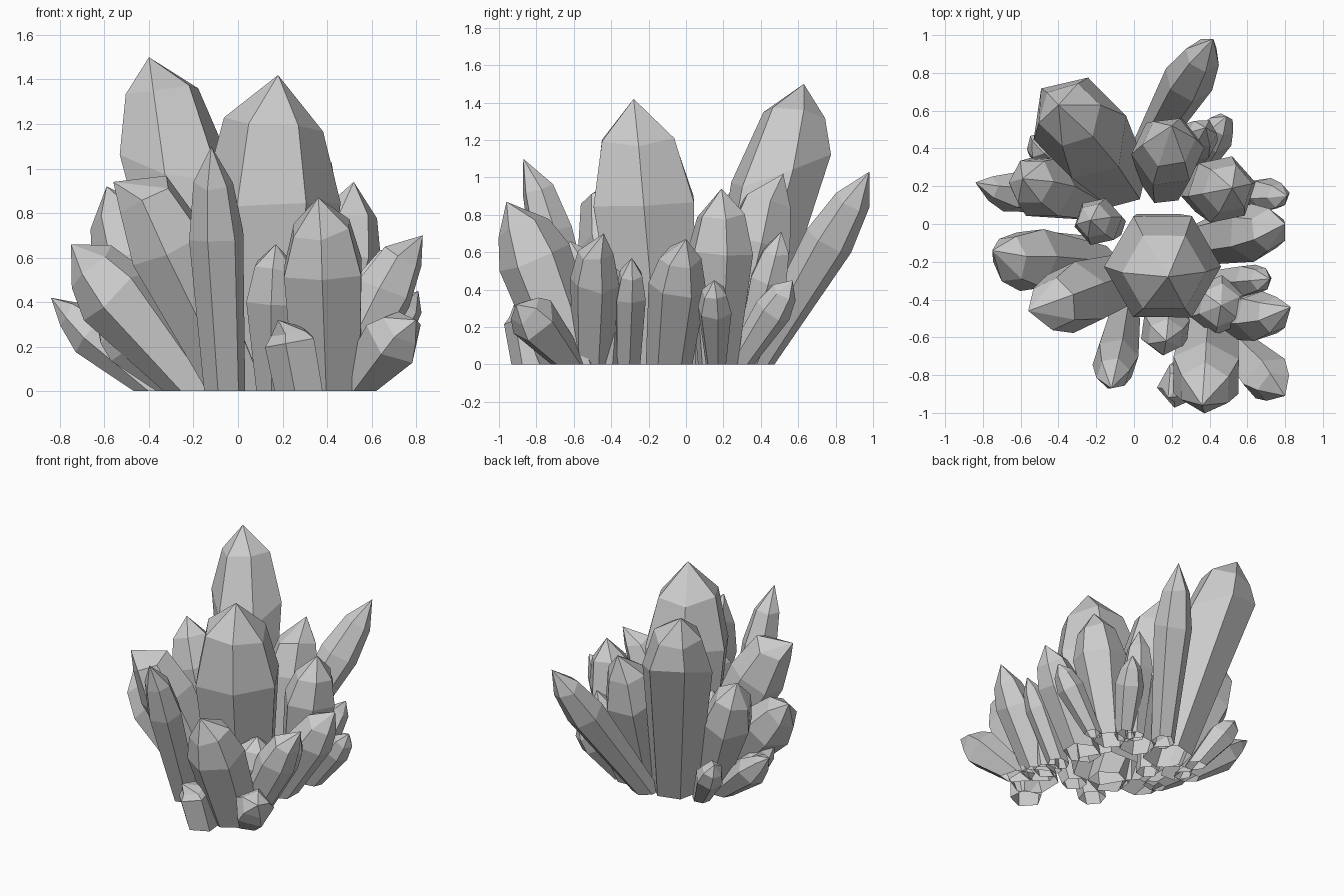
import bpy, bmesh, math, random
from mathutils import Vector

if "Cube" in bpy.data.objects:
    bpy.data.objects.remove(bpy.data.objects["Cube"])

random.seed(4)


def crystal(name, base, end, radius, sides=6, phase=0.0, foot=0.6,
            shoulder=0.64, bevel=0.85, bevel_scale=0.72, tip=None, tilt=0.0):
    """Faceted crystal, open at the ground: narrow foot, wide shoulder, bevelled point.
    tip moves the point off the axis; tilt lifts the outer side of the shoulder."""
    b = Vector((base[0], base[1], 0))
    t = Vector(end)
    axis = t - b
    d = axis.normalized()
    lean = Vector((d.x, d.y, 0)).normalized()
    u = d.cross(Vector((0, 1, 0))).normalized()
    v = d.cross(u)
    bm = bmesh.new()
    rings = []
    for frac, scale in ((0, foot), (shoulder, 1.0), (bevel, bevel_scale)):
        ring = []
        for i in range(sides):
            a = phase + 2 * math.pi * i / sides
            off = (u * math.cos(a) + v * math.sin(a)) * radius * scale
            p = b + axis * frac + off
            if frac == 0:
                p -= d * (p.z / d.z)      # slide along the axis to the ground
            else:
                p += d * radius * random.uniform(-0.12, 0.12)
                if frac == shoulder:
                    p += d * tilt * off.dot(lean)
            ring.append(bm.verts.new(p))
        rings.append(ring)
    apex = bm.verts.new(Vector(tip) if tip else t)
    for lo, hi in zip(rings, rings[1:]):
        for i in range(sides):
            j = (i + 1) % sides
            bm.faces.new((lo[i], hi[i], hi[j], lo[j]))
    for i in range(sides):
        bm.faces.new((rings[-1][i], apex, rings[-1][(i + 1) % sides]))
    bmesh.ops.recalc_face_normals(bm, faces=bm.faces)
    me = bpy.data.meshes.new(name)
    bm.to_mesh(me)
    bm.free()
    ob = bpy.data.objects.new(name, me)
    bpy.context.collection.objects.link(ob)


# Large central crystals
crystal("crystal_centre", (0.13, -0.15), (0.165, -0.275, 1.42), 0.31, 6, 0.0, 0.75,
        0.62, 0.84, 0.72, (0.18, -0.28, 1.42))
crystal("crystal_tall_back", (-0.09, 0.25), (-0.37, 0.62, 1.50), 0.25, 6, 0.3, 0.65,
        0.70, 0.89, 0.68, (-0.40, 0.63, 1.50), 0.7)
crystal("crystal_back_mid", (0.16, 0.23), (0.19, 0.47, 1.02), 0.195, 6, 0.1, 0.65,
        tip=(0.20, 0.52, 1.02))
crystal("crystal_back_far", (0.06, 0.38), (0.42, 0.98, 1.03), 0.135, 6, 0.5,
        tip=(0.42, 0.98, 1.03))

# Front crystals
crystal("crystal_front_slender", (-0.06, -0.52), (-0.12, -0.84, 1.10), 0.125, 6, 0.2, 0.75,
        tip=(-0.12, -0.87, 1.10))
crystal("crystal_front_thick", (0.40, -0.60), (0.37, -0.92, 0.87), 0.20, 6, 0.5, 0.85,
        tip=(0.36, -0.96, 0.87))
crystal("crystal_front_inner", (0.16, -0.45), (0.17, -0.62, 0.66), 0.14, 6, 0.4)
crystal("crystal_front_low", (0.28, -0.82), (0.22, -0.87, 0.32), 0.12, 5, 0.1, 0.95,
        0.7, 0.85, 0.7, (0.18, -0.92, 0.32))
crystal("crystal_front_corner", (0.52, -0.62), (0.77, -0.89, 0.33), 0.14, 5, 0.3, 0.6,
        0.72, 0.88, 0.7, (0.80, -0.91, 0.32))

# Left crystals
crystal("crystal_left_large", (0.00, -0.28), (-0.50, -0.45, 1.04), 0.195, 6, 0.4, 0.7,
        tip=(-0.56, -0.46, 0.94))
crystal("crystal_left_leaning", (-0.20, -0.21), (-0.74, -0.18, 0.66), 0.18, 6, 0.1, 0.58,
        tip=(-0.75, -0.14, 0.66))
crystal("crystal_left_lowest", (-0.37, 0.12), (-0.83, 0.20, 0.41), 0.11, 6, 0.2, 0.6,
        bevel_scale=0.6, tip=(-0.84, 0.22, 0.42))
crystal("crystal_left_back", (-0.28, 0.12), (-0.59, 0.24, 0.92), 0.18, 6, 0.0)
crystal("crystal_left_small", (-0.32, 0.28), (-0.54, 0.44, 0.37), 0.10, 6, 0.3)
crystal("crystal_left_hidden", (-0.28, -0.12), (-0.63, -0.14, 0.32), 0.10, 6, 0.3)
crystal("crystal_left_inner", (-0.12, 0.00), (-0.23, 0.02, 0.69), 0.13, 6, 0.2)

# Right crystals
crystal("crystal_right_large", (0.36, 0.17), (0.52, 0.19, 0.94), 0.185, 6, 0.2, 0.6)
crystal("crystal_right_side", (0.39, -0.09), (0.77, -0.02, 0.67), 0.155, 6, 0.5, 0.8,
        tip=(0.80, 0.00, 0.67))
crystal("crystal_right_front", (0.43, -0.50), (0.79, -0.48, 0.70), 0.135, 6, 0.3, 0.8,
        tip=(0.83, -0.44, 0.70))
crystal("crystal_right_slim", (0.42, -0.31), (0.72, -0.29, 0.57), 0.09, 6, 0.1, 0.8)
crystal("crystal_right_inner", (0.42, -0.43), (0.46, -0.43, 0.56), 0.16, 6, 0.4)
crystal("crystal_right_small", (0.50, 0.16), (0.81, 0.15, 0.45), 0.095, 6, 0.2, 0.6)
crystal("crystal_right_back", (0.26, 0.32), (0.38, 0.51, 0.71), 0.11, 6, 0.0)
crystal("crystal_right_back_low", (0.32, 0.28), (0.49, 0.57, 0.45), 0.10, 6, 0.4, 0.7)
